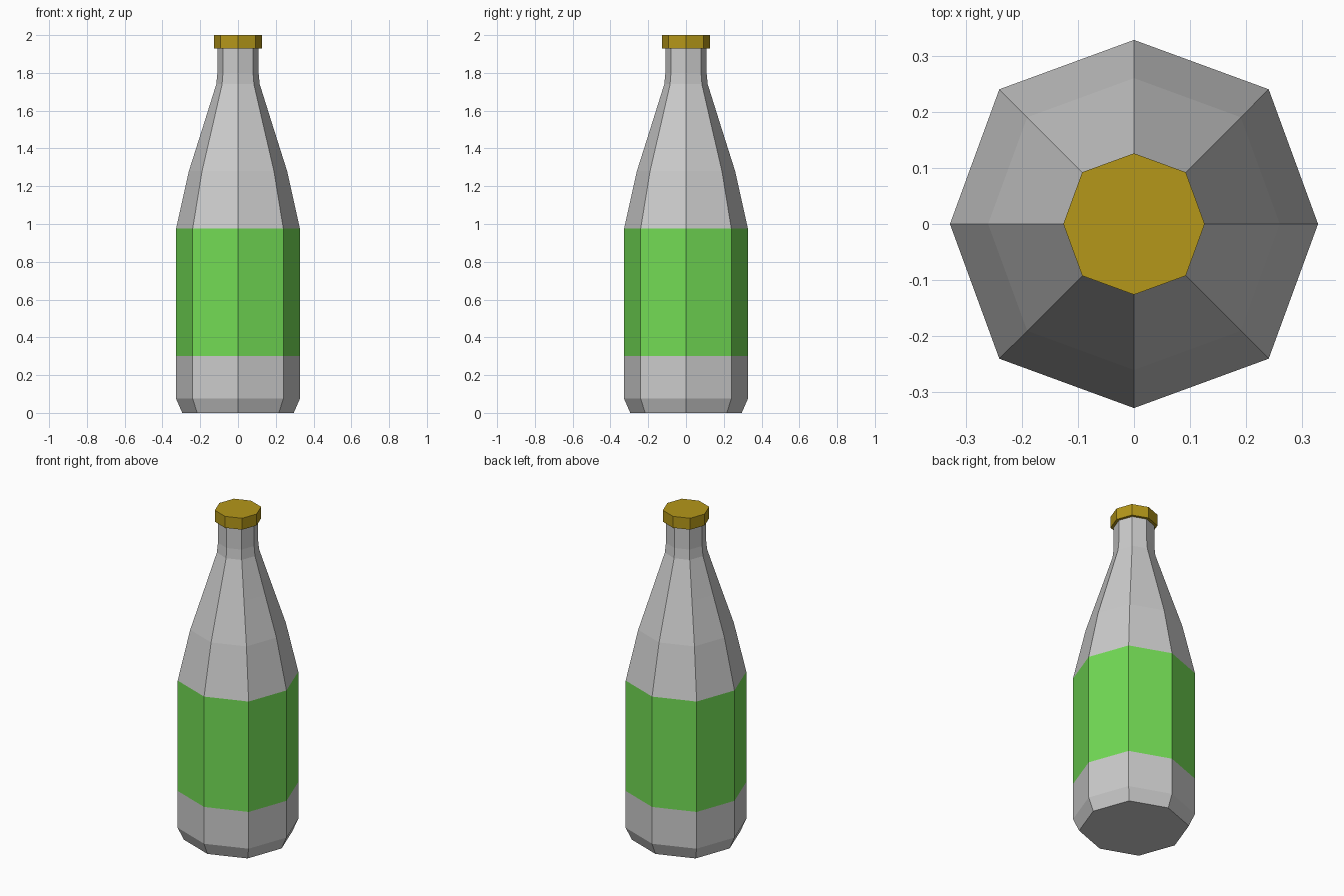
import bpy, bmesh
from math import cos, sin, pi

if "Cube" in bpy.data.objects:
    bpy.data.objects.remove(bpy.data.objects["Cube"])

SIDES = 8
DIAGONAL = 1.035  # diagonal corners sit slightly further out


def lathe(name, profile, close_bottom=False, close_top=False, color=None):
    """Sweep a (radius, z) profile around z as a flat eight-sided shell."""
    bm = bmesh.new()
    rings = []
    for radius, z in profile:
        ring = []
        for i in range(SIDES):
            a = 2 * pi * i / SIDES
            r = radius * (DIAGONAL if i % 2 else 1)
            ring.append(bm.verts.new((r * cos(a), r * sin(a), z)))
        rings.append(ring)
    for low, high in zip(rings, rings[1:]):
        for i in range(SIDES):
            j = (i + 1) % SIDES
            bm.faces.new((low[i], low[j], high[j], high[i]))
    if close_bottom:
        bm.faces.new(rings[0][::-1])
    if close_top:
        bm.faces.new(rings[-1])
    mesh = bpy.data.meshes.new(name)
    bm.to_mesh(mesh)
    bm.free()
    obj = bpy.data.objects.new(name, mesh)
    bpy.context.collection.objects.link(obj)
    if color:
        mat = bpy.data.materials.new(name + "_color")
        mat.diffuse_color = (*color, 1)
        mat.use_nodes = True
        mat.node_tree.nodes["Principled BSDF"].inputs["Base Color"].default_value = mat.diffuse_color
        mesh.materials.append(mat)
    return obj


# Bottle base with chamfered foot
lathe("bottle_base", [(0.295, 0), (0.328, 0.075), (0.328, 0.30)], close_bottom=True)

# Green label band, flush with the glass
lathe("label", [(0.328, 0.30), (0.328, 0.975)], color=(0.17, 0.71, 0.09))

# Tapering shoulder and straight neck
lathe("shoulder_and_neck", [(0.328, 0.975), (0.26, 1.28), (0.184, 1.52),
                            (0.115, 1.74), (0.109, 1.80), (0.109, 1.93)])

# Bottle cap
lathe("cap", [(0.126, 1.93), (0.126, 2.0)], close_bottom=True, close_top=True,
      color=(0.46, 0.31, 0.01))
